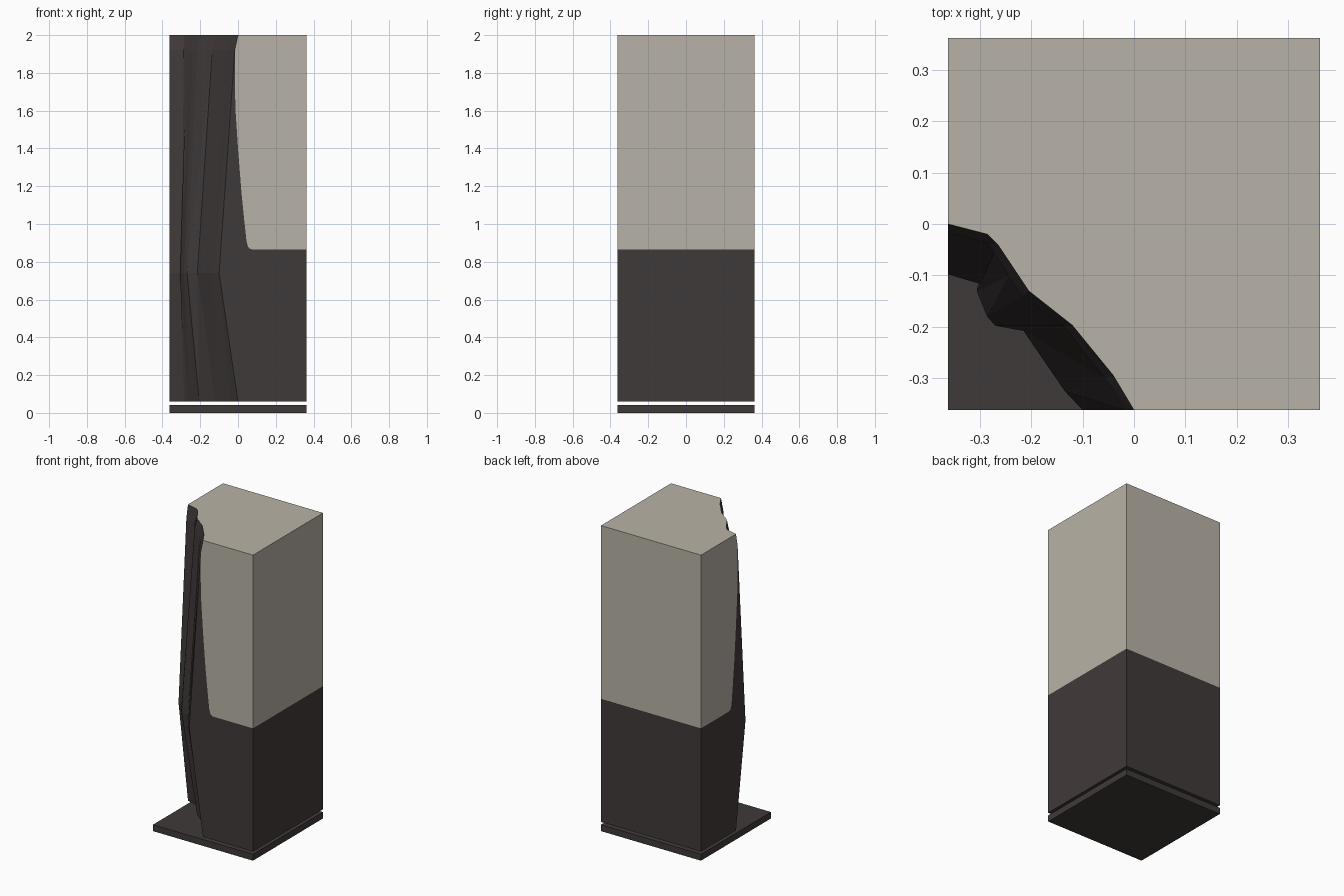
import bpy, bmesh

if "Cube" in bpy.data.objects:
    bpy.data.objects.remove(bpy.data.objects["Cube"])

H = 0.362          # half width of the block
Z0, ZS = 0.06, 0.866   # underside of the block, height of the colour split


def material(name, rgb):
    m = bpy.data.materials.new(name)
    m.diffuse_color = (*rgb, 1)
    m.use_nodes = True
    m.node_tree.nodes["Principled BSDF"].inputs["Base Color"].default_value = m.diffuse_color
    return m


dark = material("dark stone", (0.051, 0.042, 0.041))
light = material("pale stone", (0.485, 0.450, 0.385))


def make_object(name, bm, mats):
    bmesh.ops.remove_doubles(bm, verts=bm.verts, dist=0.0004)
    bmesh.ops.recalc_face_normals(bm, faces=bm.faces)
    me = bpy.data.meshes.new(name)
    bm.to_mesh(me)
    bm.free()
    for m in mats:
        me.materials.append(m)
    ob = bpy.data.objects.new(name, me)
    bpy.context.collection.objects.link(ob)
    return ob


# Base plate, floating just below the block
bm = bmesh.new()
bmesh.ops.create_cube(bm, size=1)
for v in bm.verts:
    v.co = (v.co.x * 2 * H, v.co.y * 2 * H, (v.co.z + 0.5) * 0.042)
make_object("base_plate", bm, [dark])

# Broken corner outline at the ends and at its widest height
end = [(-H, 0), (-.285, -.02), (-.265, -.04), (-.235, -.085),
       (-.205, -.13), (-.12, -.197), (-.04, -.295), (0, -H)]
mid = [(-H, -.098), (-.298, -.117), (-.306, -.13), (-.286, -.18),
       (-.27, -.198), (-.215, -.208), (-.135, -.325), (-.1, -H)]


def ring(t, z):
    return [(a[0] + (b[0] - a[0]) * t, a[1] + (b[1] - a[1]) * t, z)
            for a, b in zip(end, mid)]


rings = [ring(0, Z0), ring(1, 0.74), ring(0.17, 1.92), ring(0, 2.0)]

bm = bmesh.new()


def face(points, mat):
    f = bm.faces.new([bm.verts.new(p) for p in points])
    f.material_index = mat


# Rough corner wall
for lo, hi in zip(rings, rings[1:]):
    for i in range(len(end) - 1):
        face([lo[i], lo[i + 1], hi[i + 1]], 0)
        face([lo[i], hi[i + 1], hi[i]], 0)

# Top and underside
corner = [(H, -H), (H, H), (-H, H)]
face(rings[3] + [(x, y, 2.0) for x, y in corner], 1)
face(rings[0] + [(x, y, Z0) for x, y in corner], 0)

# Front and left sides: curved border between the dark and the pale stone
border = [(-.017, 1.75), (-.013, 1.6), (0, 1.4), (.018, 1.17), (.035, 1.0),
          (.045, .91), (.052, .882), (.06, .871), (.072, ZS), (H, ZS)]
for place, k in ((lambda u, z: (u, -H, z), -1), (lambda u, z: (-H, u, z), 0)):
    edge = [r[k] for r in rings]
    line = [place(u, z) for u, z in border]
    face([edge[3], edge[2]] + line + [place(H, 2.0)], 1)
    face([edge[0], edge[1], edge[2]] + line + [place(H, Z0)], 0)

# Right and back sides
for place in (lambda u, z: (H, u, z), lambda u, z: (u, H, z)):
    for lo, hi, mat in ((Z0, ZS, 0), (ZS, 2.0, 1)):
        face([place(-H, lo), place(H, lo), place(H, hi), place(-H, hi)], mat)

make_object("broken_stone_block", bm, [dark, light])
